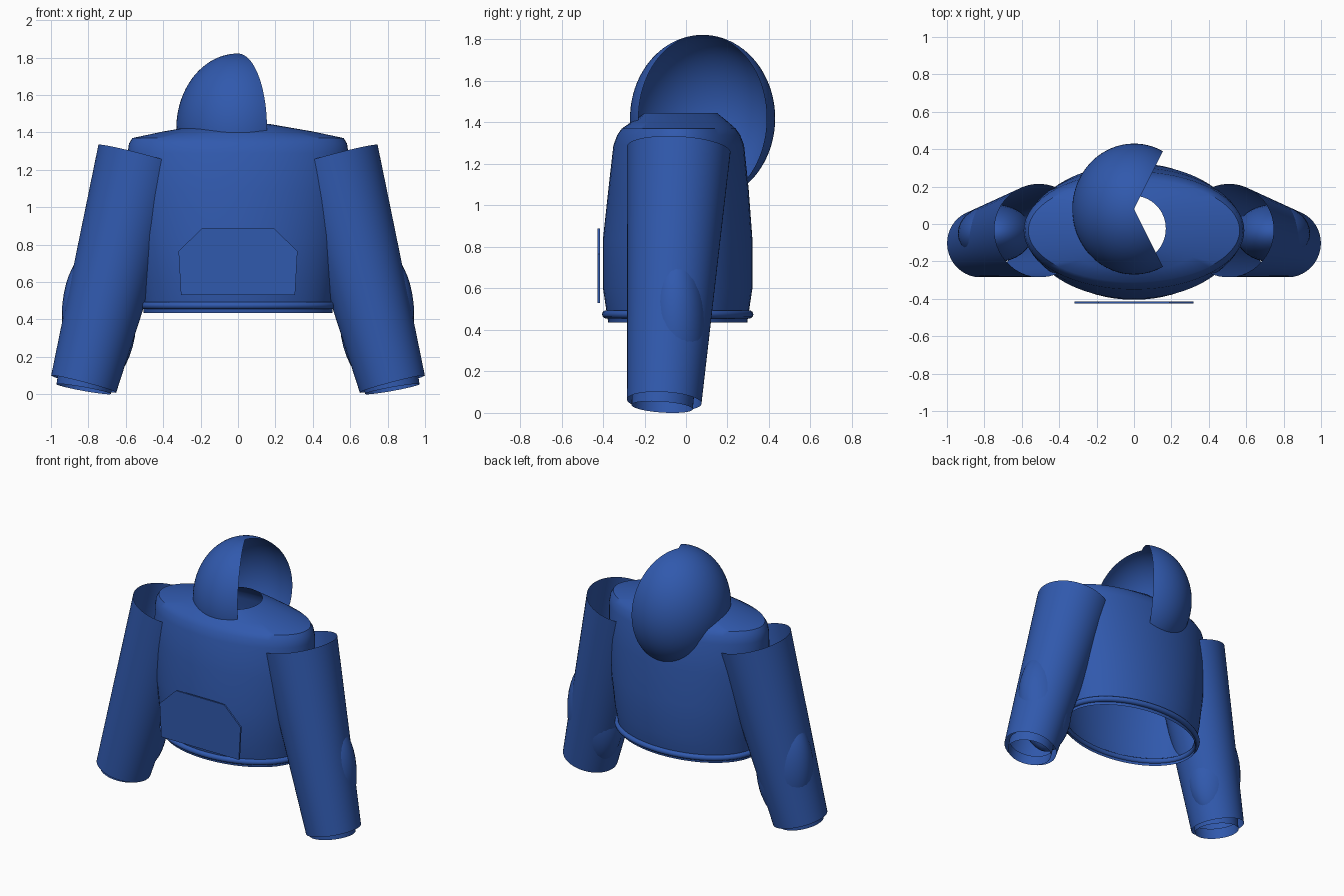
import bpy
import bmesh
from math import sin, cos, pi, radians
from mathutils import Vector

cube = bpy.data.objects.get("Cube")
if cube:
    bpy.data.objects.remove(cube)

cloth = bpy.data.materials.new("blue_cloth")
cloth.use_nodes = True
BLUE = (0.03, 0.1, 0.42, 1)
cloth.diffuse_color = BLUE
cloth.node_tree.nodes["Principled BSDF"].inputs["Base Color"].default_value = BLUE


def finish(name, bm, angle=35):
    bmesh.ops.recalc_face_normals(bm, faces=bm.faces)
    mesh = bpy.data.meshes.new(name)
    bm.to_mesh(mesh)
    bm.free()
    mesh.materials.append(cloth)
    obj = bpy.data.objects.new(name, mesh)
    bpy.context.collection.objects.link(obj)
    bpy.ops.object.select_all(action="DESELECT")
    obj.select_set(True)
    bpy.context.view_layer.objects.active = obj
    bpy.ops.object.shade_smooth_by_angle(angle=radians(angle))
    return obj


def loft(name, rings, closed_rings=True, wrap=False, angle=35):
    """Skin a list of point rings with quads."""
    bm = bmesh.new()
    rows = [[bm.verts.new(p) for p in ring] for ring in rings]
    n = len(rows[0])
    pairs = list(zip(rows, rows[1:])) + ([(rows[-1], rows[0])] if wrap else [])
    for a, b in pairs:
        for i in range(n if closed_rings else n - 1):
            j = (i + 1) % n
            bm.faces.new((a[i], a[j], b[j], b[i]))
    return finish(name, bm, angle)


def ellipse(center, rx, ry, n=64):
    x, y, z = center
    return [(x + rx * cos(2 * pi * i / n), y + ry * sin(2 * pi * i / n), z)
            for i in range(n)]


def tube(name, start, end, r0, r1, steps=6):
    """Open tapered tube between two points."""
    start, end = Vector(start), Vector(end)
    turn = (end - start).to_track_quat("Z", "Y")
    rings = []
    for k in range(steps + 1):
        t = k / steps
        mid, r = start.lerp(end, t), r0 + (r1 - r0) * t
        rings.append([mid + turn @ Vector(p) for p in ellipse((0, 0, 0), r, r, 48)])
    return loft(name, rings)


# Torso shell: height, half width, half depth, centre y
TORSO = [(0.435, 0.505, 0.335, -0.04), (0.50, 0.51, 0.345, -0.04),
         (0.60, 0.53, 0.36, -0.04), (0.84, 0.565, 0.36, -0.04),
         (1.08, 0.585, 0.338, -0.036), (1.29, 0.59, 0.315, -0.035),
         (1.34, 0.583, 0.296, -0.035), (1.37, 0.565, 0.275, -0.035),
         (1.405, 0.40, 0.23, -0.03), (1.445, 0.17, 0.175, -0.025)]
loft("torso", [ellipse((0, cy, z), a, b) for z, a, b, cy in TORSO])

# Rolled hem around the bottom edge
hem = []
for k in range(10):
    w = 2 * pi * k / 10
    grow = 0.02 * cos(w)
    hem.append(ellipse((0, -0.04, 0.475 + 0.02 * sin(w)), 0.512 + grow, 0.345 + grow))
loft("hem", hem, wrap=True, angle=60)

# Hood: ellipsoid shell with a wedge left open
hood = []
for k in range(41):
    th = 0.02 + (0.8 * pi - 0.02) * k / 40
    hood.append([(0.33 * sin(th) * cos(ph), 0.08 + 0.35 * sin(th) * sin(ph),
                  1.42 + 0.402 * cos(th))
                 for ph in (radians(62 + 236 * i / 48) for i in range(49))])
hood[0] = [(0.0, 0.08, 1.822)] * 49
hood_obj = loft("hood", hood, closed_rings=False)
bm = bmesh.new()
bm.from_mesh(hood_obj.data)
bmesh.ops.remove_doubles(bm, verts=bm.verts, dist=0.0005)
bm.to_mesh(hood_obj.data)
bm.free()

# Front pocket plate
bm = bmesh.new()
HALF = [(0.305, 0.53), (0.318, 0.765), (0.19, 0.89)]
outline = HALF + [(-x, z) for x, z in reversed(HALF)]
face = bm.faces.new([bm.verts.new((x, -0.426, z)) for x, z in outline])
lifted = bmesh.ops.extrude_face_region(bm, geom=[face])["geom"]
bmesh.ops.translate(bm, vec=(0, 0.012, 0),
                    verts=[v for v in lifted if isinstance(v, bmesh.types.BMVert)])
finish("front_pocket", bm)

# Sleeves, elbow folds and cuffs on both sides
for side, s in (("left", 1), ("right", -1)):
    tube(side + "_sleeve", (s * 0.505, -0.035, 1.27), (s * 0.825, -0.105, 0.055), 0.25, 0.18)
    tube(side + "_cuff", (s * 0.812, -0.11, 0.10), (s * 0.825, -0.115, 0.028), 0.15, 0.148, 2)
    bm = bmesh.new()
    bmesh.ops.create_uvsphere(bm, u_segments=32, v_segments=20, radius=1)
    bmesh.ops.scale(bm, vec=(0.2, 0.155, 0.37), verts=bm.verts)
    bmesh.ops.translate(bm, vec=(s * 0.742, -0.05, 0.42), verts=bm.verts)
    finish(side + "_elbow", bm)
